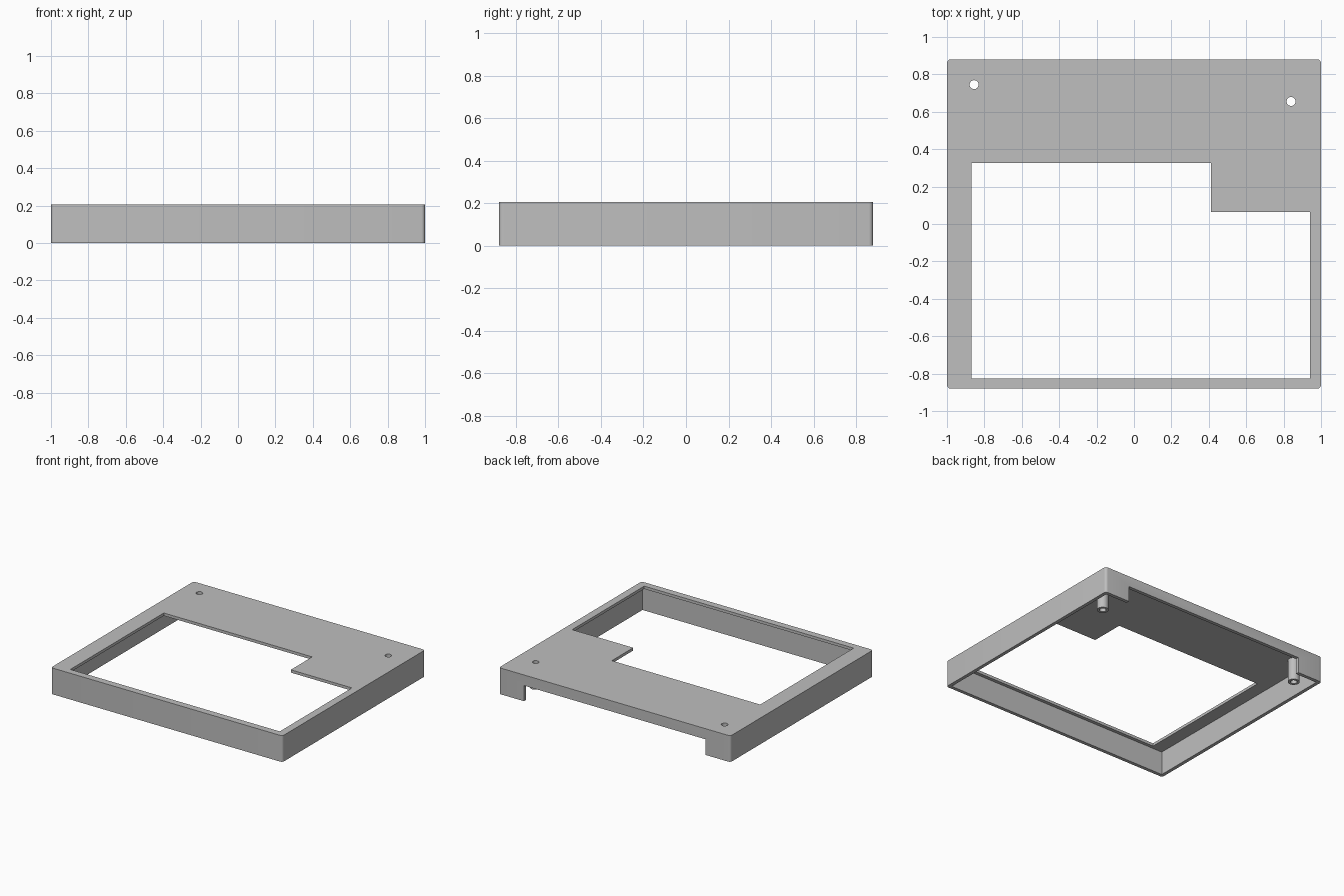
import bpy, bmesh, math

if "Cube" in bpy.data.objects:
    bpy.data.objects.remove(bpy.data.objects["Cube"])

W, D, H = 1.0, 0.88, 0.205      # half width, half depth, height
WALL, PLATE, R = 0.027, 0.022, 0.02
HOLES = [(-0.855, 0.745), (0.84, 0.655)]

grey = bpy.data.materials.new("light grey")
grey.diffuse_color = (0.52, 0.52, 0.52, 1)
grey.use_nodes = True
grey.node_tree.nodes["Principled BSDF"].inputs["Base Color"].default_value = grey.diffuse_color


def prism(name, outline, z0, z1):
    """Extrude a counter-clockwise outline from z0 to z1."""
    bm = bmesh.new()
    face = bm.faces.new([bm.verts.new((x, y, z0)) for x, y in outline])
    top = bmesh.ops.extrude_face_region(bm, geom=[face])
    verts = [v for v in top["geom"] if isinstance(v, bmesh.types.BMVert)]
    bmesh.ops.translate(bm, verts=verts, vec=(0, 0, z1 - z0))
    bmesh.ops.recalc_face_normals(bm, faces=bm.faces)
    mesh = bpy.data.meshes.new(name)
    bm.to_mesh(mesh)
    bm.free()
    mesh.materials.append(grey)
    obj = bpy.data.objects.new(name, mesh)
    bpy.context.collection.objects.link(obj)
    return obj


def rect(x0, x1, y0, y1):
    return [(x0, y0), (x1, y0), (x1, y1), (x0, y1)]


def circle(cx, cy, r, n=24):
    return [(cx + r * math.cos(2 * math.pi * i / n),
             cy + r * math.sin(2 * math.pi * i / n)) for i in range(n)]


def rounded_rect(w, d, r, n=5):
    pts = []
    for k, (sx, sy) in enumerate([(1, 1), (-1, 1), (-1, -1), (1, -1)]):
        for i in range(n + 1):
            a = math.pi / 2 * (k + i / n)
            pts.append((sx * (w - r) + r * math.cos(a),
                        sy * (d - r) + r * math.sin(a)))
    return pts


def cut(obj, cutter):
    """Subtract the cutter, then remove it."""
    mod = obj.modifiers.new("cut", 'BOOLEAN')
    mod.operation, mod.solver, mod.object = 'DIFFERENCE', 'EXACT', cutter
    bpy.ops.object.select_all(action='DESELECT')
    bpy.context.view_layer.objects.active = obj
    obj.select_set(True)
    bpy.ops.object.modifier_apply(modifier=mod.name)
    bpy.data.objects.remove(cutter, do_unlink=True)


def smooth(obj):
    bpy.ops.object.select_all(action='DESELECT')
    bpy.context.view_layer.objects.active = obj
    obj.select_set(True)
    bpy.ops.object.shade_smooth_by_angle(angle=math.radians(30))


# Open-bottomed cover with rounded upright corners
cover = prism("cover", rounded_rect(W, D, R), 0, H)
cut(cover, prism("cavity_cutter",
                 rect(-W + WALL, W - WALL, -D + WALL, D - WALL), -0.1, H - PLATE))

# Stepped window through the top plate
window = [(-0.87, -0.827), (0.94, -0.827), (0.94, 0.063),
          (0.412, 0.063), (0.412, 0.327), (-0.87, 0.327)]
cut(cover, prism("window_cutter", window, 0.1, 0.4))

# Wide notch in the back wall
cut(cover, prism("notch_cutter", rect(-0.785, 0.785, 0.8, 1.0), -0.1, 0.122))

# Screw holes, each with a hollow post below
for i, (x, y) in enumerate(HOLES):
    cut(cover, prism("hole_cutter", circle(x, y, 0.024), 0.1, 0.4))
    post = prism(f"screw_post_{i + 1}", circle(x, y, 0.042), 0.008, H - PLATE + 0.001)
    cut(post, prism("bore_cutter", circle(x, y, 0.024), -0.1, 0.4))
    smooth(post)
smooth(cover)
